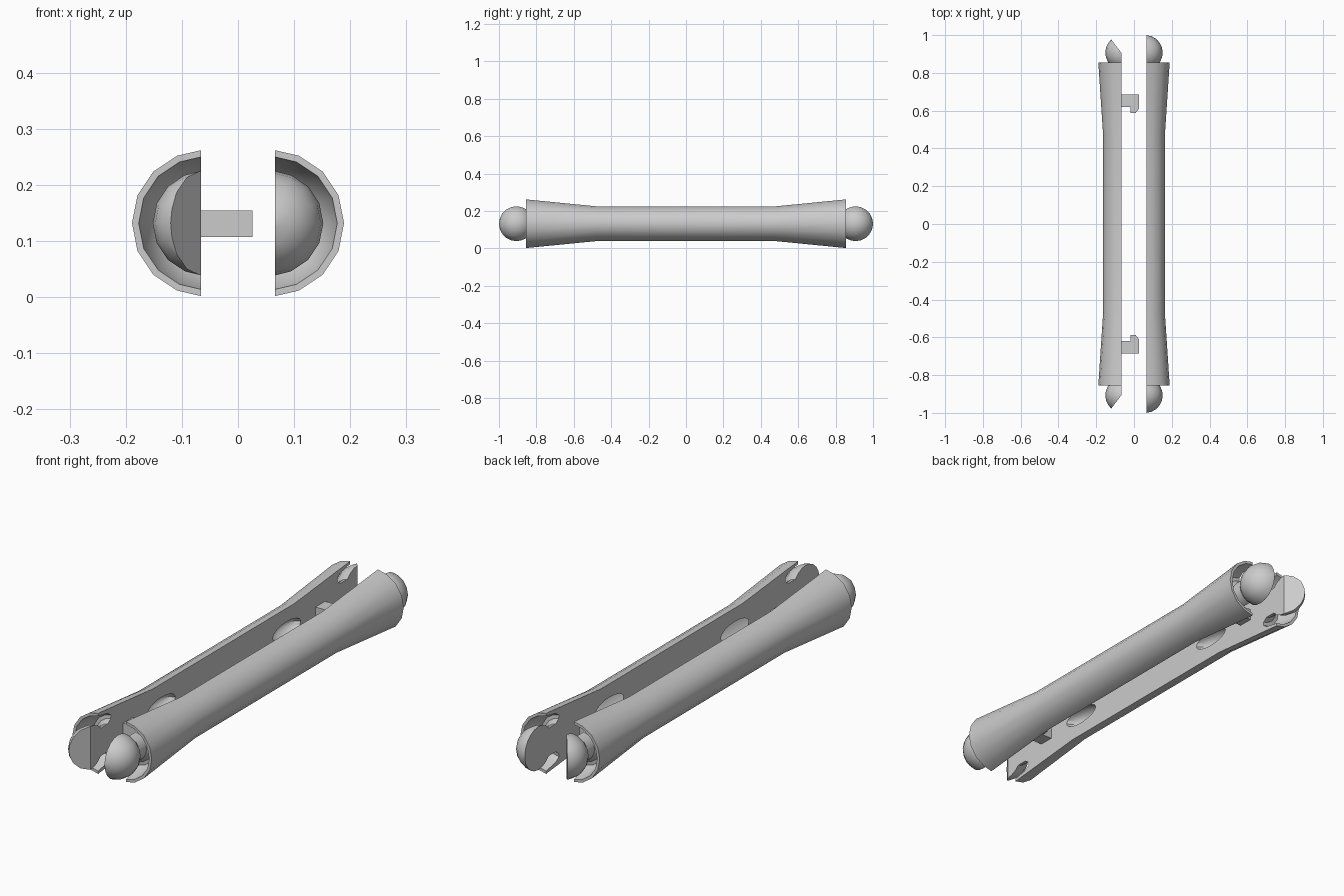
import bpy, bmesh, math
from mathutils import Vector

old = bpy.data.objects.get("Cube")
if old:
    bpy.data.objects.remove(old, do_unlink=True)

MID, GAP, TRIM, SIDES = 0.132, 0.066, 0.007, 8

grey = bpy.data.materials.new("plain_grey")
grey.use_nodes = True
grey.diffuse_color = (0.6, 0.6, 0.6, 1)
grey.node_tree.nodes["Principled BSDF"].inputs["Base Color"].default_value = (0.6, 0.6, 0.6, 1)


def finish(name, bm):
    bmesh.ops.recalc_face_normals(bm, faces=bm.faces)
    mesh = bpy.data.meshes.new(name)
    bm.to_mesh(mesh)
    bm.free()
    mesh.materials.append(grey)
    ob = bpy.data.objects.new(name, mesh)
    bpy.context.collection.objects.link(ob)
    return ob


def activate(ob):
    bpy.ops.object.select_all(action='DESELECT')
    ob.select_set(True)
    bpy.context.view_layer.objects.active = ob


# Profile of one end: ball, neck, socket groove, flared rim, shaft (y, width, height)
ball_y, ball_r = 0.907, 0.093
profile = []
for i in range(9):
    a = math.radians(4 + i * 17)
    r = ball_r * math.sin(a)
    profile.append((ball_y + ball_r * math.cos(a), r, r))
profile += [(y, r, r) for y, r in
            [(0.79, 0.06), (0.77, 0.075), (0.768, 0.09), (0.79, 0.105), (0.855, 0.118), (0.855, 0.13)]]
profile.append((0.48, 0.105, 0.093))
stations = profile + [(-y, w, h) for y, w, h in reversed(profile)]


def rod_half(name, side, wedge):
    bm = bmesh.new()
    rings = []
    for y, w, h in stations:
        ring = []
        for k in range(SIDES + 1):
            a = math.pi * k / SIDES
            x = max(0, w * math.sin(a) - TRIM)
            ring.append(bm.verts.new((side * (GAP + x), y, MID + h * math.cos(a))))
        rings.append(ring)
    for p, q in zip(rings, rings[1:]):
        for k in range(SIDES):
            bm.faces.new((p[k], p[k + 1], q[k + 1], q[k]))
    # End caps and the flat split face
    bm.faces.new(rings[0])
    bm.faces.new(rings[-1])
    bm.faces.new([r[0] for r in rings] + [r[-1] for r in reversed(rings)])
    bmesh.ops.remove_doubles(bm, verts=bm.verts, dist=0.0001)
    bmesh.ops.recalc_face_normals(bm, faces=bm.faces)
    bmesh.ops.triangulate(bm, faces=[f for f in bm.faces if len(f.verts) > 4])
    # Slanted cuts across the ball tips
    if wedge:
        for end in (1, -1):
            geom = bm.verts[:] + bm.edges[:] + bm.faces[:]
            bmesh.ops.bisect_plane(bm, geom=geom, plane_co=(side * GAP, end * 0.905, MID),
                                   plane_no=Vector((-side * 0.07, end * 0.053, 0)).normalized(),
                                   clear_outer=True)
            bmesh.ops.holes_fill(bm, edges=[e for e in bm.edges if e.is_boundary], sides=0)
    ob = finish(name, bm)
    # Scooped recesses in the split face
    for end in (1, -1):
        bpy.ops.mesh.primitive_uv_sphere_add(segments=12, ring_count=8, radius=1,
                                             location=(side * GAP, end * 0.425, MID))
        cutter = bpy.context.object
        cutter.scale = (0.045, 0.095, 0.035)
        cutter.hide_render = True
        cutter.data.materials.append(grey)
        mod = ob.modifiers.new("recess", 'BOOLEAN')
        mod.operation, mod.solver, mod.object = 'DIFFERENCE', 'EXACT', cutter
        activate(ob)
        bpy.ops.object.modifier_apply(modifier=mod.name)
        bpy.data.objects.remove(cutter, do_unlink=True)
    activate(ob)
    bpy.ops.object.shade_smooth_by_angle(angle=math.radians(30))


def hook_peg(name, end):
    outline = [(-0.075, 0.685), (0.026, 0.685), (0.026, 0.61), (0.008, 0.587),
               (-0.018, 0.587), (-0.018, 0.62), (-0.075, 0.62)]
    bm = bmesh.new()
    face = bm.faces.new([bm.verts.new((x, end * y, 0.107)) for x, y in outline])
    top = bmesh.ops.extrude_face_region(bm, geom=[face])["geom"]
    bmesh.ops.translate(bm, vec=(0, 0, 0.048),
                        verts=[v for v in top if isinstance(v, bmesh.types.BMVert)])
    finish(name, bm)


rod_half("left_half", 1, False)
rod_half("right_half", -1, True)
hook_peg("back_hook", 1)
hook_peg("front_hook", -1)
